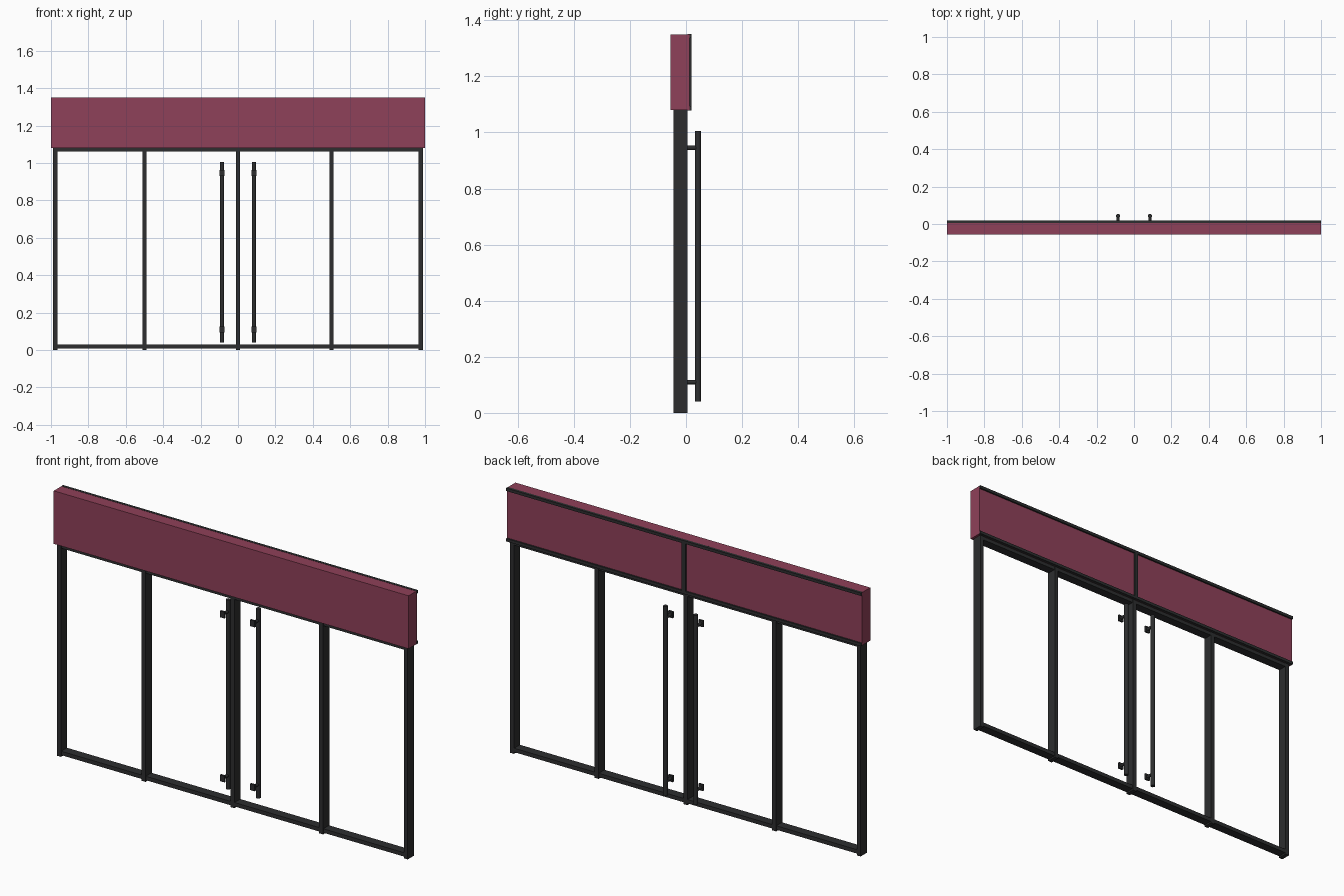
import bpy
import math

if "Cube" in bpy.data.objects:
    bpy.data.objects.remove(bpy.data.objects["Cube"], do_unlink=True)


def material(name, color):
    m = bpy.data.materials.new(name)
    m.use_nodes = True
    m.diffuse_color = color
    m.node_tree.nodes["Principled BSDF"].inputs["Base Color"].default_value = color
    return m


burgundy = material("burgundy", (0.275, 0.052, 0.1, 1))
charcoal = material("charcoal metal", (0.026, 0.027, 0.028, 1))


def box(name, x, y, z, mat):
    """Box spanning the given (min, max) ranges."""
    bpy.ops.mesh.primitive_cube_add(size=1)
    ob = bpy.context.object
    ob.name = name
    ob.location = [sum(r) / 2 for r in (x, y, z)]
    ob.scale = [r[1] - r[0] for r in (x, y, z)]
    bpy.ops.object.transform_apply(location=False, rotation=False, scale=True)
    ob.data.materials.append(mat)
    return ob


def rod(name, radius, length, location, rotation=(0, 0, 0)):
    bpy.ops.mesh.primitive_cylinder_add(vertices=20, radius=radius, depth=length,
                                        location=location, rotation=rotation)
    ob = bpy.context.object
    ob.name = name
    ob.data.materials.append(charcoal)
    bpy.ops.object.shade_smooth_by_angle(angle=math.radians(40))
    return ob


# Header fascia with its rear trim
box("header_panel", (-1, 1), (-0.055, 0.012), (1.08, 1.35), burgundy)
box("header_trim_top", (-1, 1), (0.006, 0.02), (1.336, 1.351), charcoal)
box("header_trim_bottom", (-1, 1), (0.006, 0.02), (1.079, 1.094), charcoal)
box("header_trim_middle", (-0.01, 0.01), (0.011, 0.02), (1.09, 1.34), charcoal)

# Door frame: posts and rails
depth = (-0.045, 0.005)
for name, x in (("right_end", -0.977), ("right_inner", -0.5), ("centre", 0),
                ("left_inner", 0.5), ("left_end", 0.977)):
    box(name + "_post", (x - 0.011, x + 0.011), depth, (0, 1.08), charcoal)
rail_depth = (-0.043, 0.003)
box("bottom_rail", (-0.977, 0.977), rail_depth, (0.008, 0.028), charcoal)
box("top_rail", (-0.977, 0.977), rail_depth, (1.062, 1.082), charcoal)

# Pull handles with two standoffs each
for side, x in (("right", -0.085), ("left", 0.085)):
    rod(side + "_handle_bar", 0.011, 0.965, (x, 0.043, 0.5225))
    for level, z in (("lower", 0.11), ("upper", 0.945)):
        rod(f"{side}_{level}_standoff", 0.008, 0.04, (x, 0.02, z),
            (math.pi / 2, 0, 0))
        box(f"{side}_{level}_mount", (x - 0.013, x + 0.013), (-0.006, 0.004),
            (z - 0.016, z + 0.016), charcoal)
